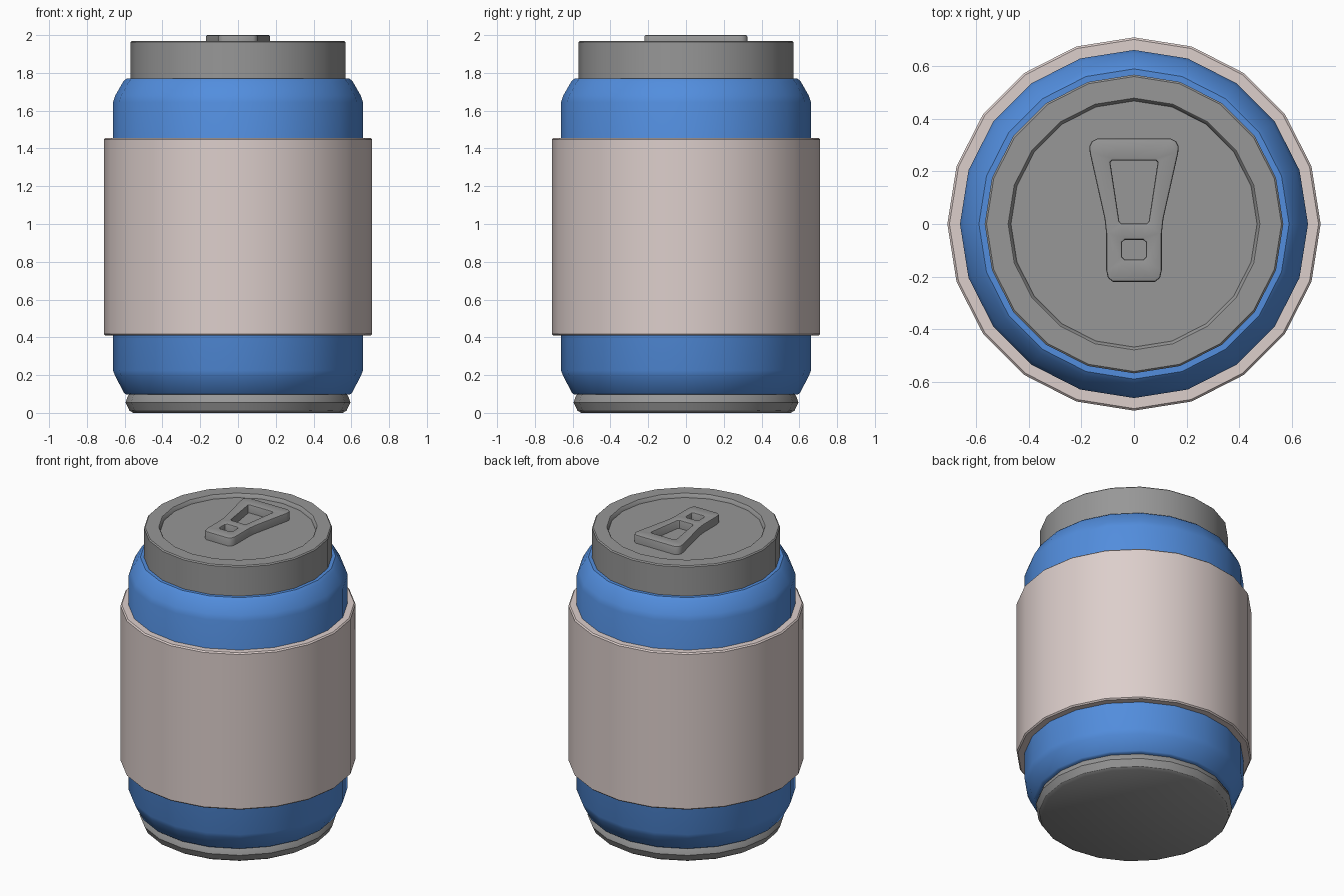
import bpy, bmesh, math

if "Cube" in bpy.data.objects:
    bpy.data.objects.remove(bpy.data.objects["Cube"])

SIDES = 20


def material(name, rgb):
    m = bpy.data.materials.new(name)
    m.diffuse_color = (*rgb, 1)
    m.use_nodes = True
    m.node_tree.nodes["Principled BSDF"].inputs["Base Color"].default_value = m.diffuse_color
    return m


metal = material("grey metal", (0.31, 0.31, 0.31))
blue = material("blue paint", (0.085, 0.27, 0.73))
cream = material("pale pink wrap", (0.72, 0.62, 0.60))


def finish(name, bm, mat, angle=32):
    bmesh.ops.recalc_face_normals(bm, faces=bm.faces)
    me = bpy.data.meshes.new(name)
    bm.to_mesh(me)
    bm.free()
    me.materials.append(mat)
    ob = bpy.data.objects.new(name, me)
    bpy.context.collection.objects.link(ob)
    bpy.ops.object.select_all(action='DESELECT')
    ob.select_set(True)
    bpy.context.view_layer.objects.active = ob
    bpy.ops.object.shade_smooth_by_angle(angle=math.radians(angle))
    return ob


def lathe(name, profile, mat, closed=False):
    """Turn an (r, z) profile; open profiles get end caps, closed ones form a ring."""
    bm = bmesh.new()
    rings = []
    for r, z in profile:
        rings.append([bm.verts.new((r * math.cos(math.tau * i / SIDES),
                                    r * math.sin(math.tau * i / SIDES), z))
                      for i in range(SIDES)])
    pairs = list(zip(rings, rings[1:]))
    if closed:
        pairs.append((rings[-1], rings[0]))
    else:
        bm.faces.new(rings[0])
        bm.faces.new(rings[-1])
    for a, b in pairs:
        for i in range(SIDES):
            j = (i + 1) % SIDES
            bm.faces.new((a[i], a[j], b[j], b[i]))
    return finish(name, bm, mat)


# Can parts, bottom to top
lathe("base", [(0.555, 0), (0.575, 0.012), (0.595, 0.055), (0.585, 0.085), (0.575, 0.10)], metal)
lathe("body", [(0.59, 0.097), (0.603, 0.105), (0.65, 0.195), (0.662, 0.225),
               (0.662, 1.645), (0.65, 1.68), (0.607, 1.755), (0.59, 1.77)], blue)
lathe("sleeve", [(0.65, 0.41), (0.702, 0.41), (0.71, 0.418), (0.71, 1.447),
                 (0.702, 1.455), (0.65, 1.455)], cream, closed=True)
lathe("lid", [(0.568, 1.76), (0.568, 1.963), (0.561, 1.97), (0.479, 1.97),
              (0.475, 1.966), (0.468, 1.945)], metal)


# Pull tab: half outlines mirrored across x = 0, filled around two holes
def mirrored(half):
    return half + [(-x, y) for x, y in reversed(half)]


loops = [
    mirrored([(0.14, 0.325), (0.16, 0.315), (0.17, 0.295), (0.168, 0.27), (0.112, 0.02),
              (0.106, -0.035), (0.106, -0.175), (0.099, -0.205), (0.08, -0.22)]),
    mirrored([(0.082, 0.242), (0.09, 0.235), (0.056, 0.01), (0.048, 0.002)]),
    mirrored([(0.035, -0.06), (0.046, -0.07), (0.046, -0.125), (0.035, -0.135)]),
]
bm = bmesh.new()
for pts in loops:
    vs = [bm.verts.new((x, y, 1.935)) for x, y in pts]
    for a, b in zip(vs, vs[1:] + vs[:1]):
        bm.edges.new((a, b))
bmesh.ops.triangle_fill(bm, edges=bm.edges[:], use_beauty=True, use_dissolve=False)
res = bmesh.ops.extrude_face_region(bm, geom=bm.faces[:])
for v in res["geom"]:
    if isinstance(v, bmesh.types.BMVert):
        v.co.z = 2.0
bmesh.ops.recalc_face_normals(bm, faces=bm.faces)
# Soften the top rims
rims = [e for e in bm.edges if all(v.co.z > 1.99 for v in e.verts)
        and any(abs(f.normal.z) < 0.5 for f in e.link_faces)]
bmesh.ops.bevel(bm, geom=rims, offset=0.008, segments=2, profile=0.5, affect='EDGES')
finish("pull_tab", bm, metal, 40)
